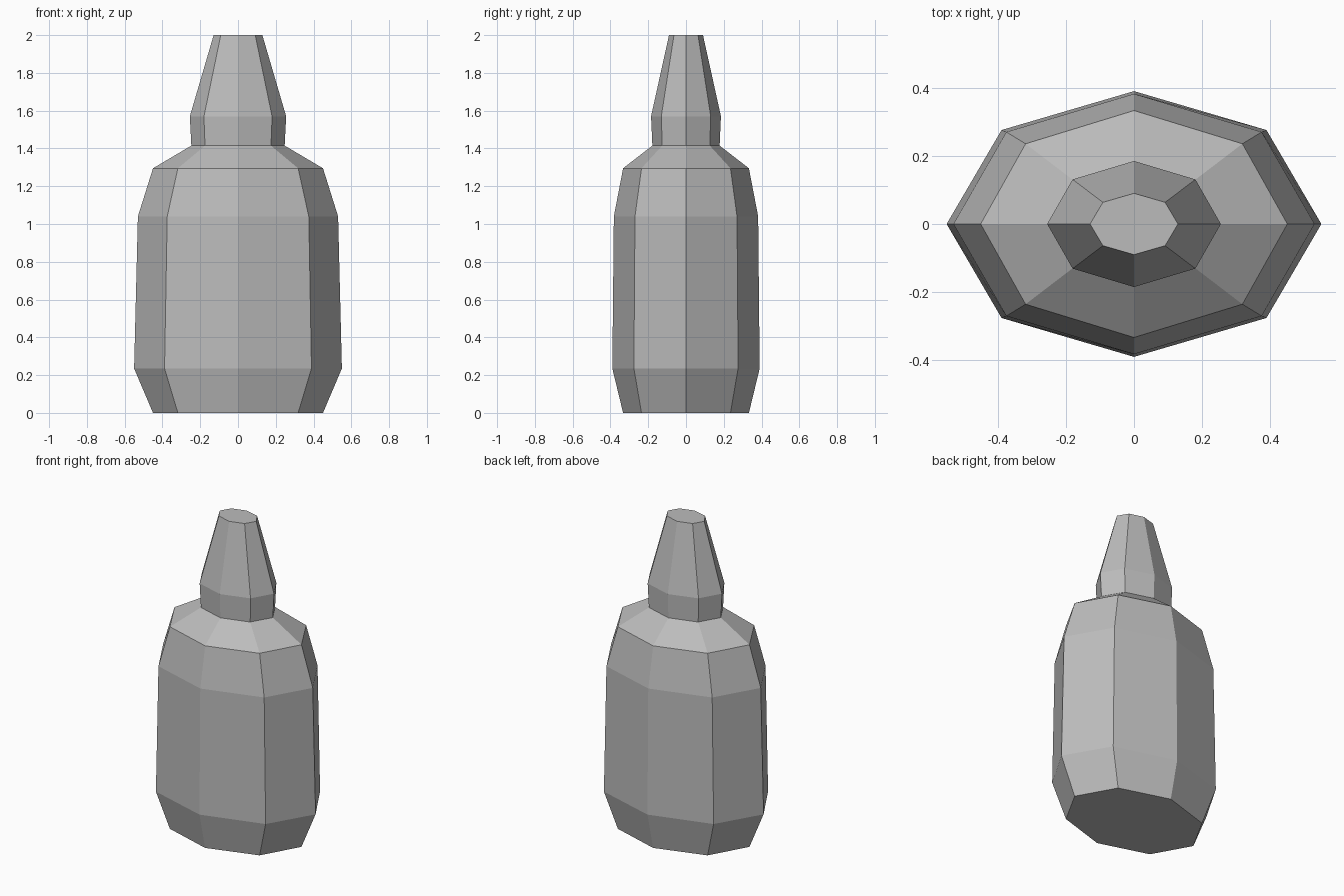
import bpy, bmesh, math

if "Cube" in bpy.data.objects:
    bpy.data.objects.remove(bpy.data.objects["Cube"])

grey = bpy.data.materials.new("plain grey")
grey.diffuse_color = (0.5, 0.5, 0.5, 1)
grey.use_nodes = True
grey.node_tree.nodes["Principled BSDF"].inputs["Base Color"].default_value = grey.diffuse_color

# Bottle profile: height, half width, half depth
PROFILE = [
    (0.00, 0.45, 0.333),   # base
    (0.235, 0.55, 0.39),   # widest part of the body
    (1.04, 0.53, 0.382),   # upper body
    (1.295, 0.45, 0.333),  # shoulder edge
    (1.415, 0.247, 0.178), # neck bottom
    (1.57, 0.255, 0.185),  # cap edge
    (2.00, 0.129, 0.09),   # nozzle tip
]
SIDES = 8

# Eight-sided oval rings skinned into one closed bottle
bm = bmesh.new()
rings = []
for z, rx, ry in PROFILE:
    angles = [math.tau * i / SIDES for i in range(SIDES)]
    rings.append([bm.verts.new((rx * math.cos(a), ry * math.sin(a), z)) for a in angles])
for low, high in zip(rings, rings[1:]):
    for i in range(SIDES):
        j = (i + 1) % SIDES
        bm.faces.new((low[i], low[j], high[j], high[i]))
bm.faces.new(rings[0][::-1])
bm.faces.new(rings[-1])

mesh = bpy.data.meshes.new("bottle")
bm.to_mesh(mesh)
bm.free()
mesh.materials.append(grey)
bpy.context.collection.objects.link(bpy.data.objects.new("bottle", mesh))
